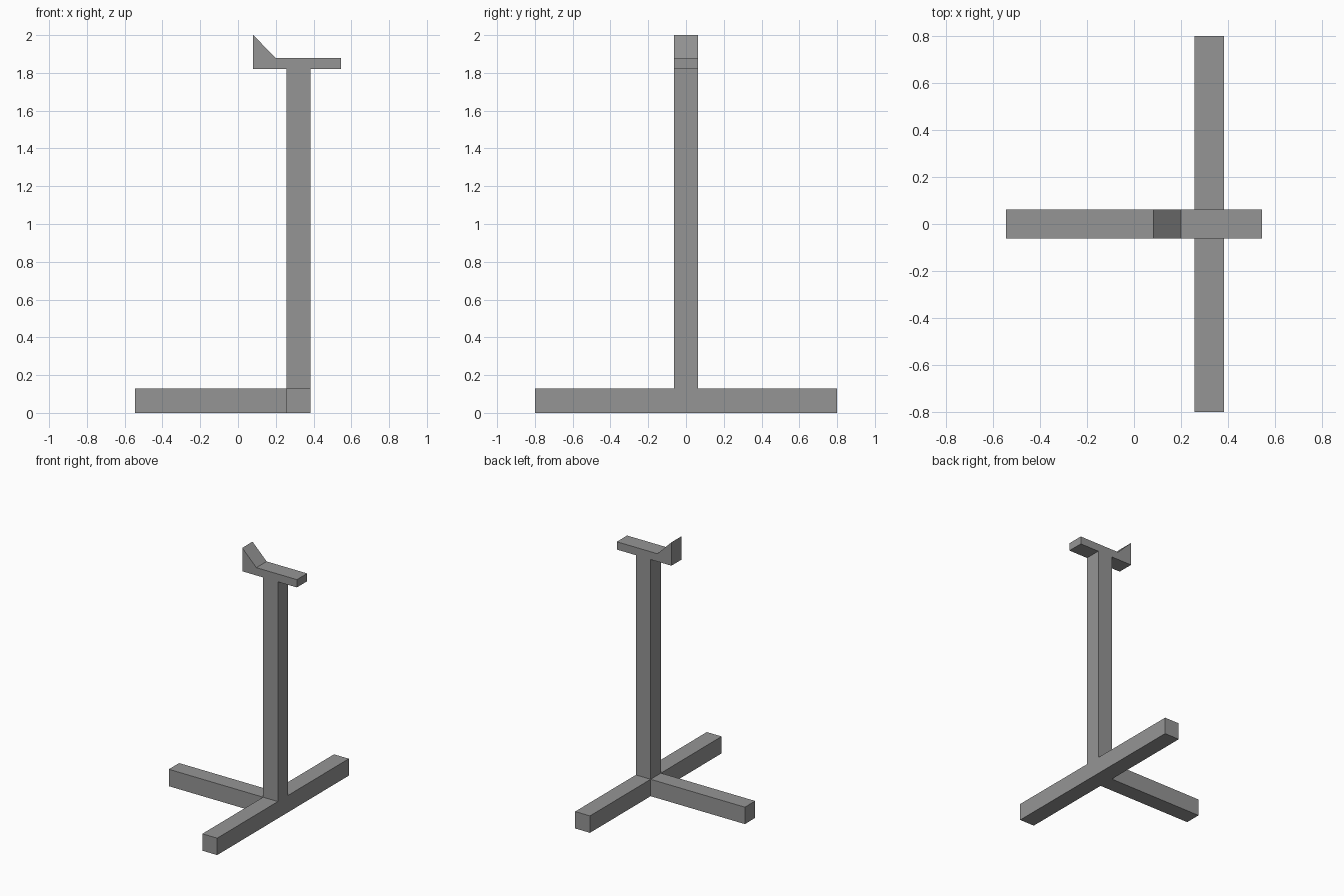
import bpy
import bmesh

if "Cube" in bpy.data.objects:
    bpy.data.objects.remove(bpy.data.objects["Cube"])

grey = bpy.data.materials.new("plain grey")
grey.diffuse_color = (0.30, 0.30, 0.30, 1.0)
grey.use_nodes = True
grey.node_tree.nodes["Principled BSDF"].inputs["Base Color"].default_value = grey.diffuse_color

HALF = 0.0625   # half width of the timber


def extrude_profile(name, profile, y0, y1):
    """Extrude an (x, z) outline along y."""
    bm = bmesh.new()
    face = bm.faces.new([bm.verts.new((x, y0, z)) for x, z in profile])
    res = bmesh.ops.extrude_face_region(bm, geom=[face])
    moved = [g for g in res["geom"] if isinstance(g, bmesh.types.BMVert)]
    bmesh.ops.translate(bm, verts=moved, vec=(0, y1 - y0, 0))
    bmesh.ops.recalc_face_normals(bm, faces=bm.faces[:])
    mesh = bpy.data.meshes.new(name)
    bm.to_mesh(mesh)
    bm.free()
    mesh.materials.append(grey)
    obj = bpy.data.objects.new(name, mesh)
    bpy.context.collection.objects.link(obj)
    return obj


def beam(name, x, y, z):
    """Rectangular beam from (min, max) ranges."""
    return extrude_profile(
        name, [(x[0], z[0]), (x[1], z[0]), (x[1], z[1]), (x[0], z[1])], *y)


# T-shaped base
beam("cross_foot", (0.257, 0.383), (-0.80, 0.80), (0.0, 0.13))
beam("long_foot", (-0.545, 0.257), (-HALF, HALF), (0.0, 0.13))

# Upright post and top bar
beam("post", (0.257, 0.383), (-HALF, HALF), (0.13, 1.82))
beam("top_bar", (0.08, 0.545), (-HALF, HALF), (1.82, 1.88))

# Wedge stop at the end of the top bar
extrude_profile("wedge_stop", [(0.08, 1.88), (0.20, 1.88), (0.08, 2.0)],
                -HALF, HALF)
